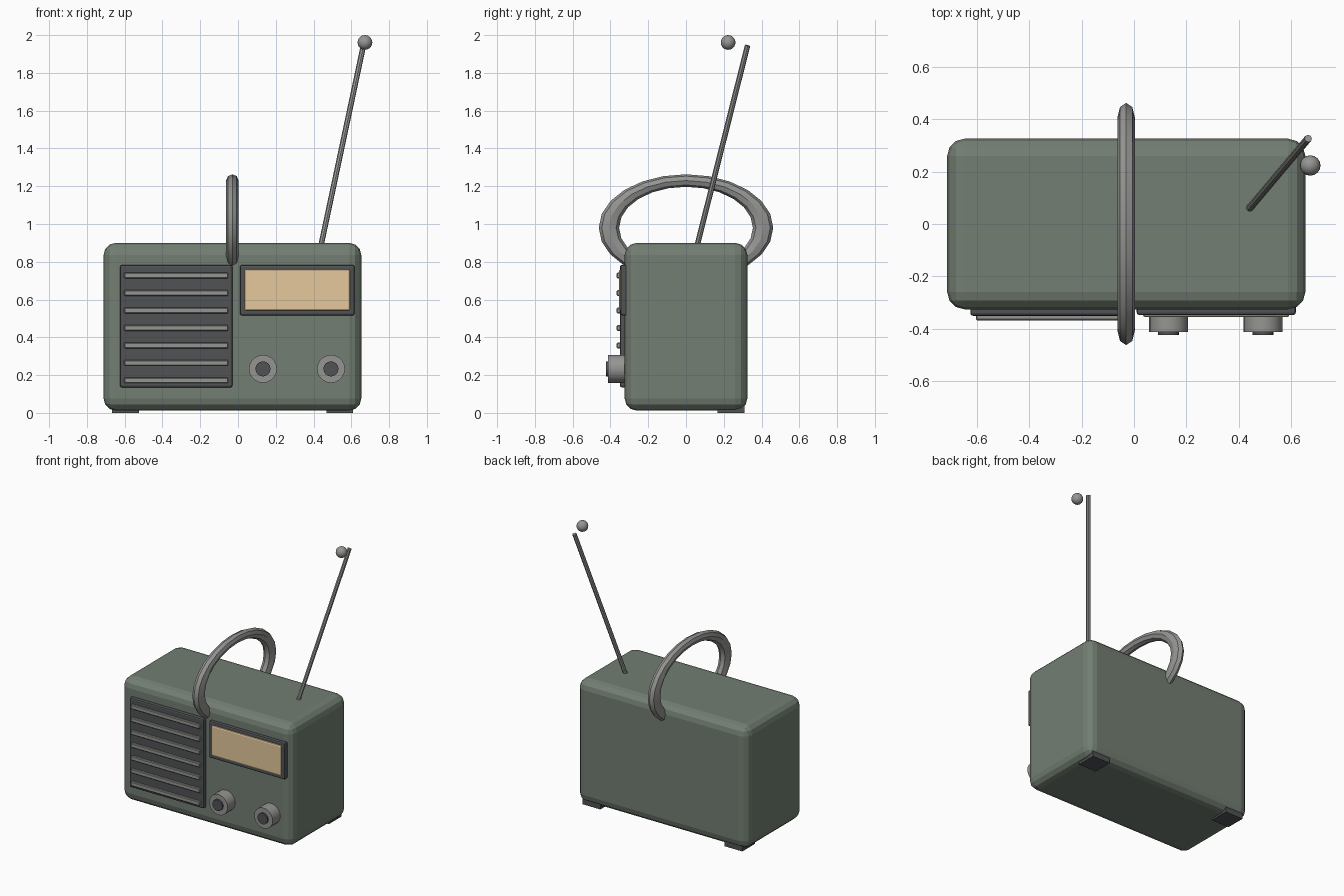
import bpy
import math
from mathutils import Vector

if "Cube" in bpy.data.objects:
    bpy.data.objects.remove(bpy.data.objects["Cube"])


def material(name, r, g, b):
    m = bpy.data.materials.new(name)
    m.diffuse_color = (r, g, b, 1)
    m.use_nodes = True
    m.node_tree.nodes["Principled BSDF"].inputs["Base Color"].default_value = m.diffuse_color
    return m


GREEN = material("case_green", 0.17, 0.21, 0.17)
DARK = material("dark_trim", 0.08, 0.085, 0.09)
METAL = material("metal_grey", 0.30, 0.30, 0.29)
TAN = material("dial_tan", 0.78, 0.58, 0.33)


def finish(name, mat, smooth=False):
    ob = bpy.context.object
    ob.name = name
    ob.data.materials.append(mat)
    if smooth:
        bpy.ops.object.shade_smooth_by_angle(angle=math.radians(40))
    return ob


def box(name, x, y, z, mat, bevel=0.0, segments=1):
    """Box from (min, max) ranges, with rounded edges."""
    bpy.ops.mesh.primitive_cube_add(size=1, location=[sum(r) / 2 for r in (x, y, z)])
    ob = finish(name, mat)
    size = Vector([r[1] - r[0] for r in (x, y, z)])
    for v in ob.data.vertices:
        v.co *= size
    if bevel:
        mod = ob.modifiers.new("bevel", 'BEVEL')
        mod.width = bevel
        mod.segments = segments
    return ob


def rod(name, a, b, radius, sides, mat):
    """Cylinder between two points."""
    a, b = Vector(a), Vector(b)
    d = b - a
    bpy.ops.mesh.primitive_cylinder_add(
        vertices=sides, radius=radius, depth=d.length, location=(a + b) / 2,
        rotation=d.to_track_quat('Z', 'Y').to_euler())
    return finish(name, mat, True)


# Case
box("case", (-0.712, 0.653), (-0.325, 0.325), (0.012, 0.9), GREEN, 0.065, 3)

# Speaker grille with slats
box("speaker_panel", (-0.624, -0.03), (-0.35, -0.30), (0.135, 0.783), DARK, 0.01, 2)
for i in range(7):
    z = 0.172 + i * 0.0926
    box(f"speaker_slat_{i + 1}", (-0.603, -0.052), (-0.367, -0.335),
        (z - 0.015, z + 0.015), METAL, 0.004)

# Tuning dial
box("dial_frame", (0.01, 0.617), (-0.347, -0.30), (0.516, 0.783), DARK, 0.01, 2)
box("dial_window", (0.034, 0.593), (-0.355, -0.32), (0.541, 0.76), TAN, 0.01, 2)

# Knobs
for side, x in (("left", 0.132), ("right", 0.492)):
    rod(f"knob_{side}", (x, -0.30, 0.233), (x, -0.412, 0.233), 0.074, 20, METAL)
    rod(f"knob_cap_{side}", (x, -0.38, 0.233), (x, -0.424, 0.233), 0.04, 16, DARK)

# Rear feet
for side, x in (("left", -0.596), ("right", 0.539)):
    box(f"foot_{side}", (x - 0.071, x + 0.071), (0.167, 0.31), (0.0, 0.04), DARK)

# Carrying handle: a ring stretched front to back, sunk into the case
bpy.ops.mesh.primitive_torus_add(
    major_segments=24, minor_segments=8, major_radius=0.25, minor_radius=0.033,
    location=(-0.03, 0, 0.98), rotation=(0, math.pi / 2, 0))
handle = finish("handle", METAL, True)
for v in handle.data.vertices:
    v.co.y *= 1.632

# Antenna and its tip
rod("antenna", (0.436, 0.055, 0.87), (0.664, 0.326, 1.945), 0.0145, 8, METAL)
bpy.ops.mesh.primitive_uv_sphere_add(segments=16, ring_count=10, radius=0.039,
                                     location=(0.672, 0.223, 1.961))
finish("antenna_tip", METAL, True)
